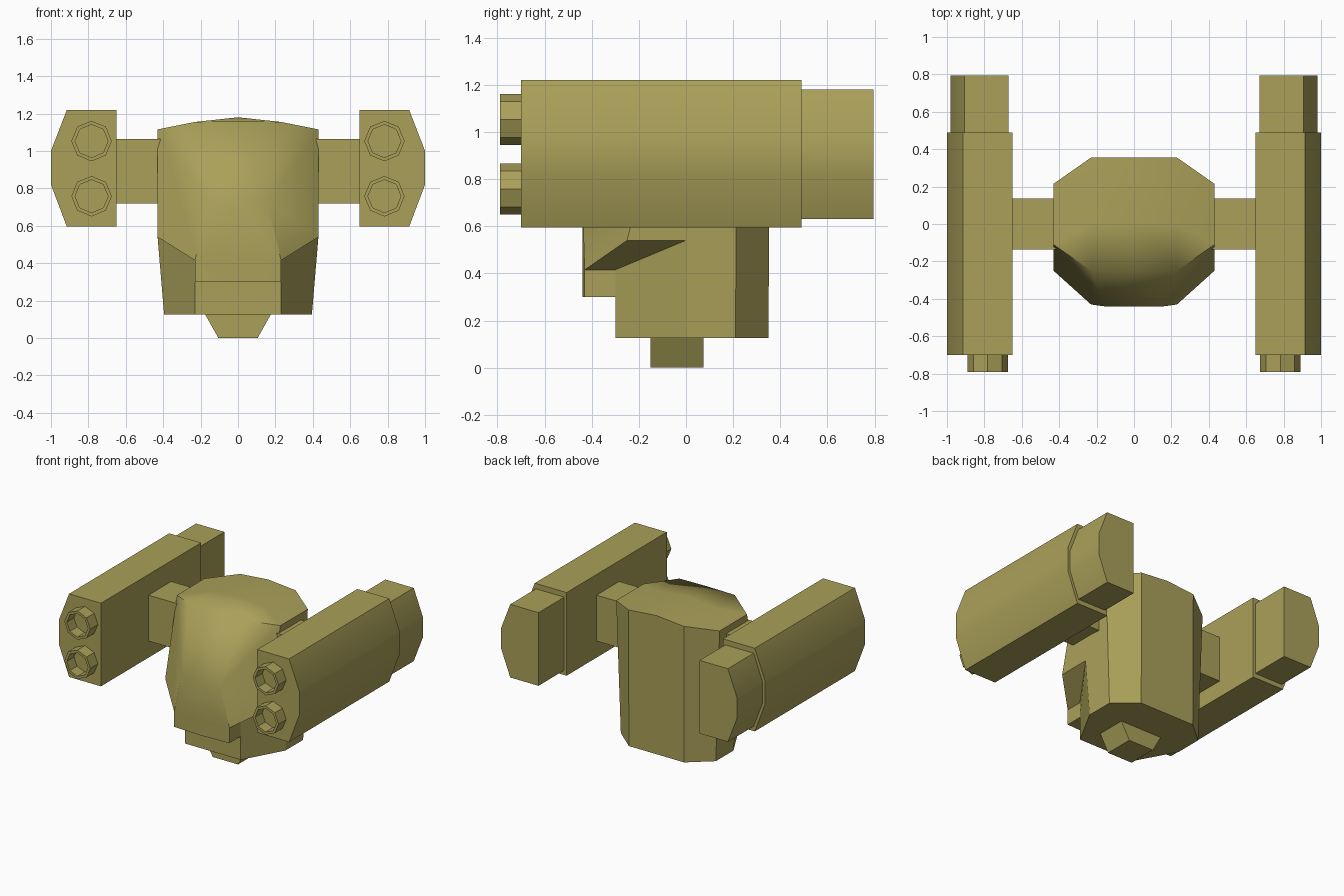
import bpy, bmesh, math

if "Cube" in bpy.data.objects:
    bpy.data.objects.remove(bpy.data.objects["Cube"])

olive = bpy.data.materials.new("olive")
olive.diffuse_color = (0.402, 0.352, 0.1, 1)
olive.use_nodes = True
olive.node_tree.nodes["Principled BSDF"].inputs["Base Color"].default_value = olive.diffuse_color


def make(name, verts, faces, mirror=False, blend=()):
    """Mesh object with smooth shading under 30 degrees; edges within 'blend' vertices stay soft."""
    bm = bmesh.new()
    vs = [bm.verts.new(v) for v in verts]
    for f in faces:
        bm.faces.new([vs[i] for i in f])
    bmesh.ops.recalc_face_normals(bm, faces=bm.faces[:])
    soft = {vs[i] for i in blend}
    for f in bm.faces:
        f.smooth = True
    for e in bm.edges:
        small = len(e.link_faces) < 2 or e.calc_face_angle(0) < math.radians(30)
        e.smooth = small or all(v in soft for v in e.verts)
    me = bpy.data.meshes.new(name)
    bm.to_mesh(me)
    bm.free()
    me.materials.append(olive)
    ob = bpy.data.objects.new(name, me)
    bpy.context.collection.objects.link(ob)
    if mirror:
        m = ob.modifiers.new("Mirror", 'MIRROR')
        m.use_clip = True
        m.merge_threshold = 0.001
    return ob


def prism(name, profile, y0, y1, mirror=False):
    """Extrude an (x, z) profile along y."""
    n = len(profile)
    verts = [(x, y, z) for y in (y0, y1) for x, z in profile]
    faces = [list(range(n)), list(range(n, 2 * n))]
    faces += [[i, (i + 1) % n, n + (i + 1) % n, n + i] for i in range(n)]
    return make(name, verts, faces, mirror)


def tube(name, cx, cz, r_out, r_in, y0, y1, n=8):
    """Open octagonal barrel with a closed floor."""
    verts = []
    for r, y in ((r_out, y1), (r_out, y0), (r_in, y0), (r_in, y1 - 0.005)):
        for i in range(n):
            a = 2 * math.pi * i / n
            verts.append((cx + r * math.cos(a), y, cz + r * math.sin(a)))
    faces = [list(range(n)), list(range(3 * n, 4 * n))]
    for k in range(3):
        for i in range(n):
            j = (i + 1) % n
            faces.append([k * n + i, k * n + j, (k + 1) * n + j, (k + 1) * n + i])
    return make(name, verts, faces, True)


# Faceted body with helmet front, chin and tapered lower part (right half, mirrored)
P = {
    "back_mid": (0, .355, 1.17), "back": (.23, .355, 1.15), "side_back": (.43, .215, 1.115),
    "side_front": (.43, -.11, 1.115), "brow": (.23, -.25, 1.155), "brow_mid": (0, -.25, 1.158),
    "crown_mid": (0, 0, 1.18), "crown": (.23, 0, 1.155),
    "visor_mid": (0, -.44, .72), "visor": (.16, -.44, .72),
    "cheek": (.43, -.25, .54), "ear": (.43, 0, .54),
    "jaw_mid": (0, -.44, .415), "jaw": (.23, -.43, .415), "jaw_in": (.23, -.3, .415),
    "chin_mid": (0, -.44, .3), "chin": (.23, -.43, .3),
    "throat_mid": (0, -.3, .3), "throat": (.23, -.3, .3),
    "low_mid": (0, -.3, .125), "low": (.23, -.3, .125), "low_side": (.395, 0, .125),
    "low_rear": (.395, .21, .125), "low_back": (.23, .35, .125), "low_back_mid": (0, .35, .125),
}
F = [
    "back_mid crown_mid crown back", "back crown side_back", "crown side_front side_back",
    "crown brow side_front", "crown_mid brow_mid brow crown",
    "brow_mid visor_mid visor brow", "brow visor jaw cheek side_front",
    "visor_mid jaw_mid jaw visor", "jaw_mid chin_mid chin jaw", "jaw chin throat jaw_in",
    "chin_mid throat_mid throat chin", "jaw jaw_in ear cheek",
    "throat_mid low_mid low throat", "jaw_in throat low low_side ear",
    "side_front cheek ear low_side low_rear side_back",
    "side_back low_rear low_back back", "back low_back low_back_mid back_mid",
    "low_mid low_back_mid low_back low_rear low_side low",
]
keys = list(P)
make("body", list(P.values()), [[keys.index(k) for k in f.split()] for f in F], True,
     [keys.index(k) for k in ("brow", "brow_mid", "visor", "visor_mid")])

# Foot block under the body
prism("base_foot", [(-.105, 0), (.105, 0), (.175, .125), (-.175, .125)], -.15, .075)

# Side arms
prism("side_arm", [(.38, .72), (.65, .72), (.65, 1.065), (.38, 1.065)], -.135, .135, True)

# Weapon pods with smaller rear sections
prism("pod", [(.65, .595), (.915, .595), (1, .82), (1, 1.0), (.915, 1.22), (.65, 1.22)],
      -.7, .49, True)
prism("pod_rear", [(.67, .63), (.905, .63), (.98, .825), (.98, .985), (.905, 1.18), (.67, 1.18)],
      .49, .795, True)

# Two octagonal barrels on each pod
for name, z in (("upper_barrel", 1.053), ("lower_barrel", .758)):
    tube(name, .783, z, .108, .088, -.79, -.7)
